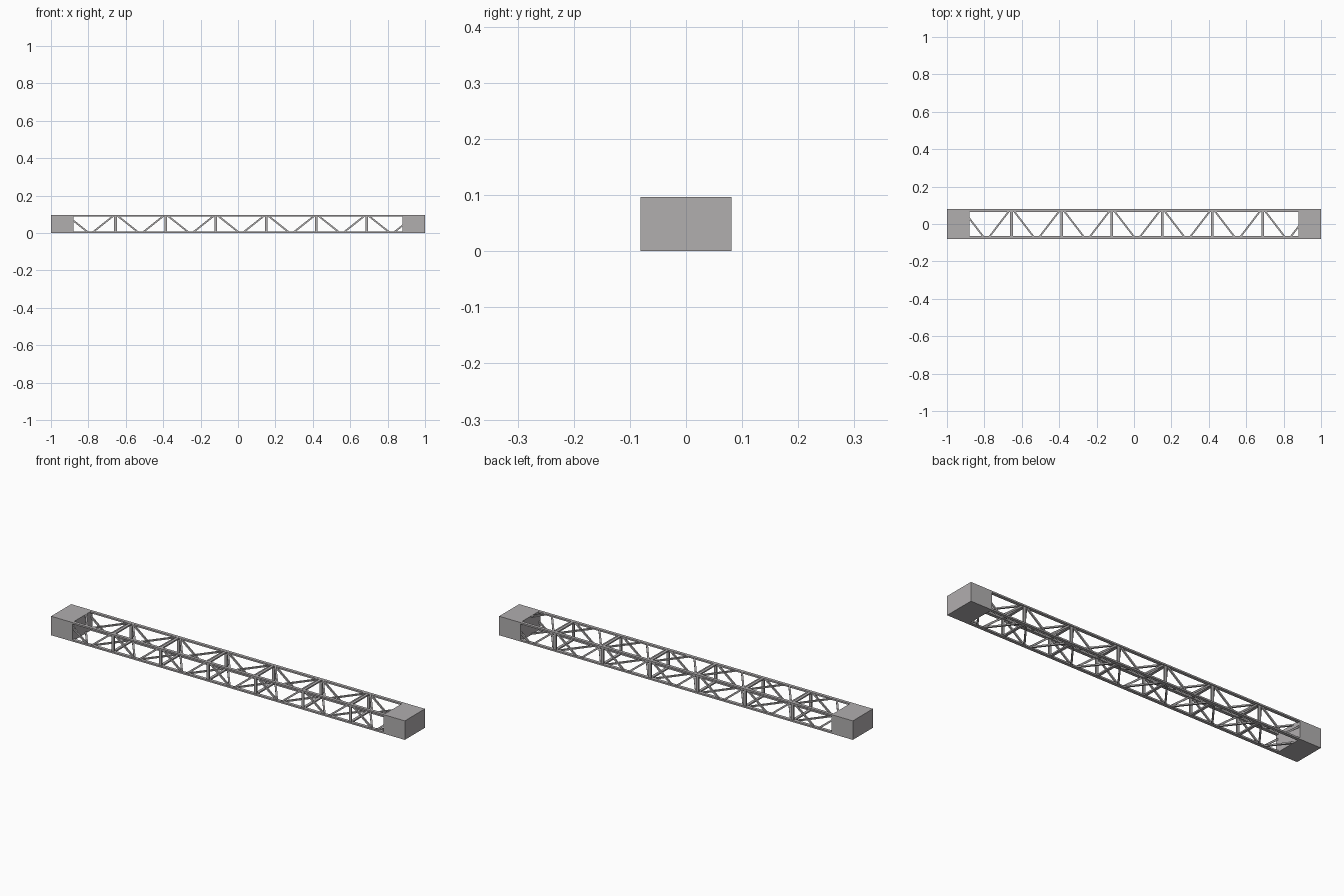
import bpy
from mathutils import Matrix, Vector

cube = bpy.data.objects.get("Cube")
if cube:
    bpy.data.objects.remove(cube, do_unlink=True)

steel = bpy.data.materials.new("grey_steel")
steel.use_nodes = True
COLOUR = (0.44, 0.425, 0.43, 1)
steel.diffuse_color = COLOUR
steel.node_tree.nodes["Principled BSDF"].inputs["Base Color"].default_value = COLOUR

HALF_Y, TOP = 0.081, 0.097
BLOCK = 0.12            # length of each end block
CHORD_W, CHORD_H = 0.016, 0.008
BAY, FIRST_POST = 0.2685, -0.655


def box(name, centre, size):
    bpy.ops.mesh.primitive_cube_add(size=1, location=centre)
    ob = bpy.context.object
    ob.name = name
    ob.data.transform(Matrix.Diagonal((*size, 1)))
    ob.data.materials.append(steel)
    return ob


def strut(name, a, b, normal, width, depth):
    """Flat bar from a to b whose thin side points along normal."""
    a, b, n = Vector(a), Vector(b), Vector(normal)
    along = (b - a).normalized()
    side = n.cross(along)
    ob = box(name, (0, 0, 0), (width, depth, (b - a).length))
    rot = Matrix((side, n, along)).transposed().to_4x4()
    ob.matrix_world = Matrix.Translation((a + b) / 2) @ rot


# Solid end blocks
for side, s in (("left", 1), ("right", -1)):
    box(side + "_end_block", (s * (1 - BLOCK / 2), 0, TOP / 2),
        (BLOCK, HALF_Y * 2, TOP))

# Four long corner chords
y_mid = HALF_Y - CHORD_W / 2
z_low, z_high = CHORD_H / 2, TOP - CHORD_H / 2
for side, y in (("front", -y_mid), ("back", y_mid)):
    for level, z in (("lower", z_low), ("upper", z_high)):
        box(f"{level}_{side}_chord", (0, y, z),
            (2 - 2 * BLOCK, CHORD_W, CHORD_H))

# Lacing on each face: point(x, t) runs from the valley edge to the peak edge
faces = []
for side, y in (("front", -y_mid), ("back", y_mid)):
    faces.append((side, (0, 1, 0),
                  lambda x, t, y=y: (x, y, z_low + t * (z_high - z_low))))
for side, z in (("bottom", z_low), ("top", z_high)):
    faces.append((side, (0, 0, 1),
                  lambda x, t, z=z: (x, (2 * t - 1) * y_mid, z)))

for side, normal, point in faces:
    for i in range(-1, 7):
        x = FIRST_POST + i * BAY
        if 0 <= i <= 5:
            strut(side + "_post", point(x, 0), point(x, 1), normal, 0.014, 0.007)
        for d in (-1, 1):
            if (i == -1 and d < 0) or (i == 6 and d > 0):
                continue
            strut(side + "_diagonal", point(x + d * 0.122, 0),
                  point(x + d * 0.01, 1), normal, 0.009, 0.007)
